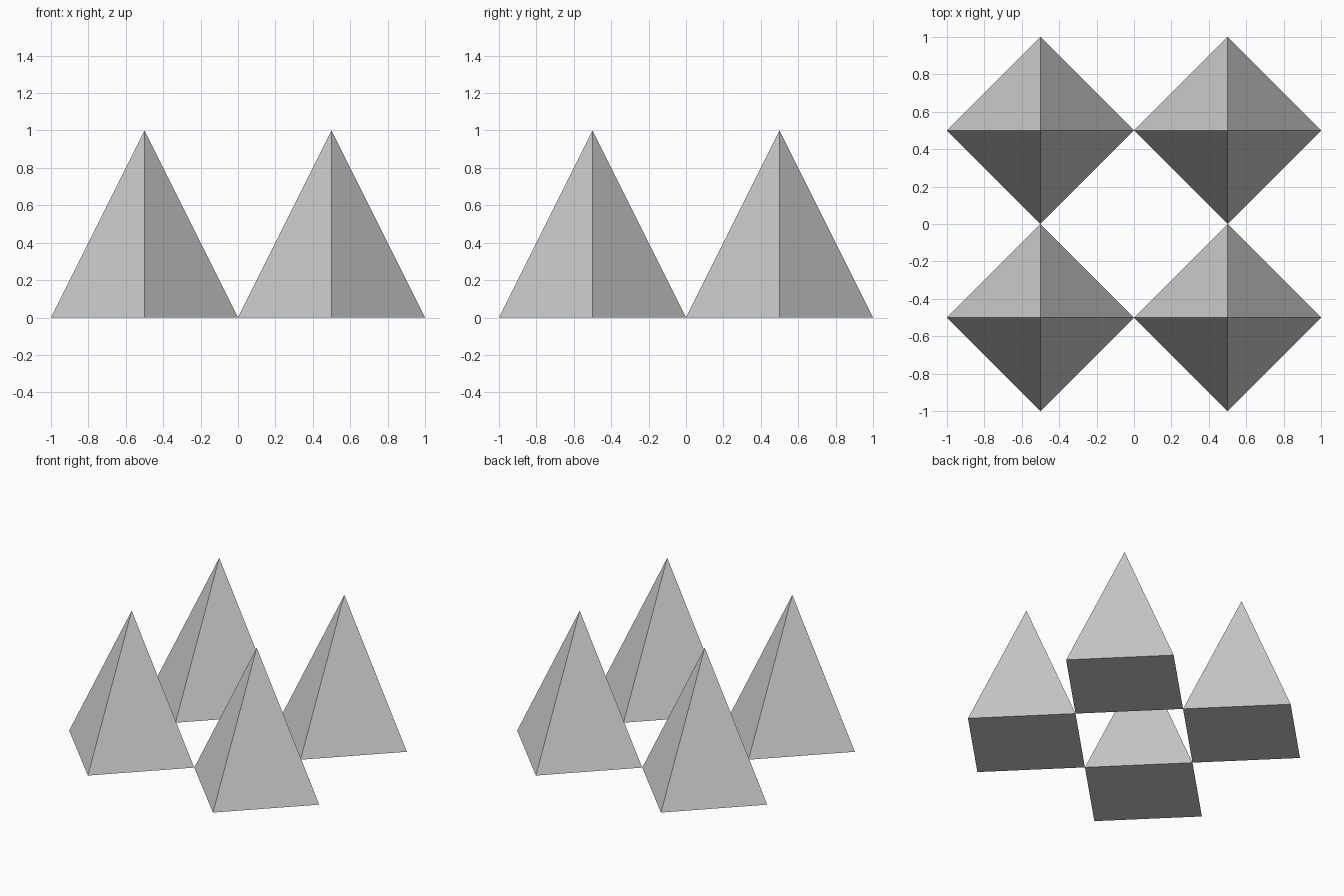
import bpy

if "Cube" in bpy.data.objects:
    bpy.data.objects.remove(bpy.data.objects["Cube"])

# Four square pyramids, corners along the axes, touching at their base corners
for side, x in (("left", -0.5), ("right", 0.5)):
    for end, y in (("front", -0.5), ("back", 0.5)):
        bpy.ops.mesh.primitive_cone_add(vertices=4, radius1=0.5, radius2=0,
                                        depth=1, location=(x, y, 0.5))
        bpy.context.object.name = f"pyramid_{end}_{side}"
